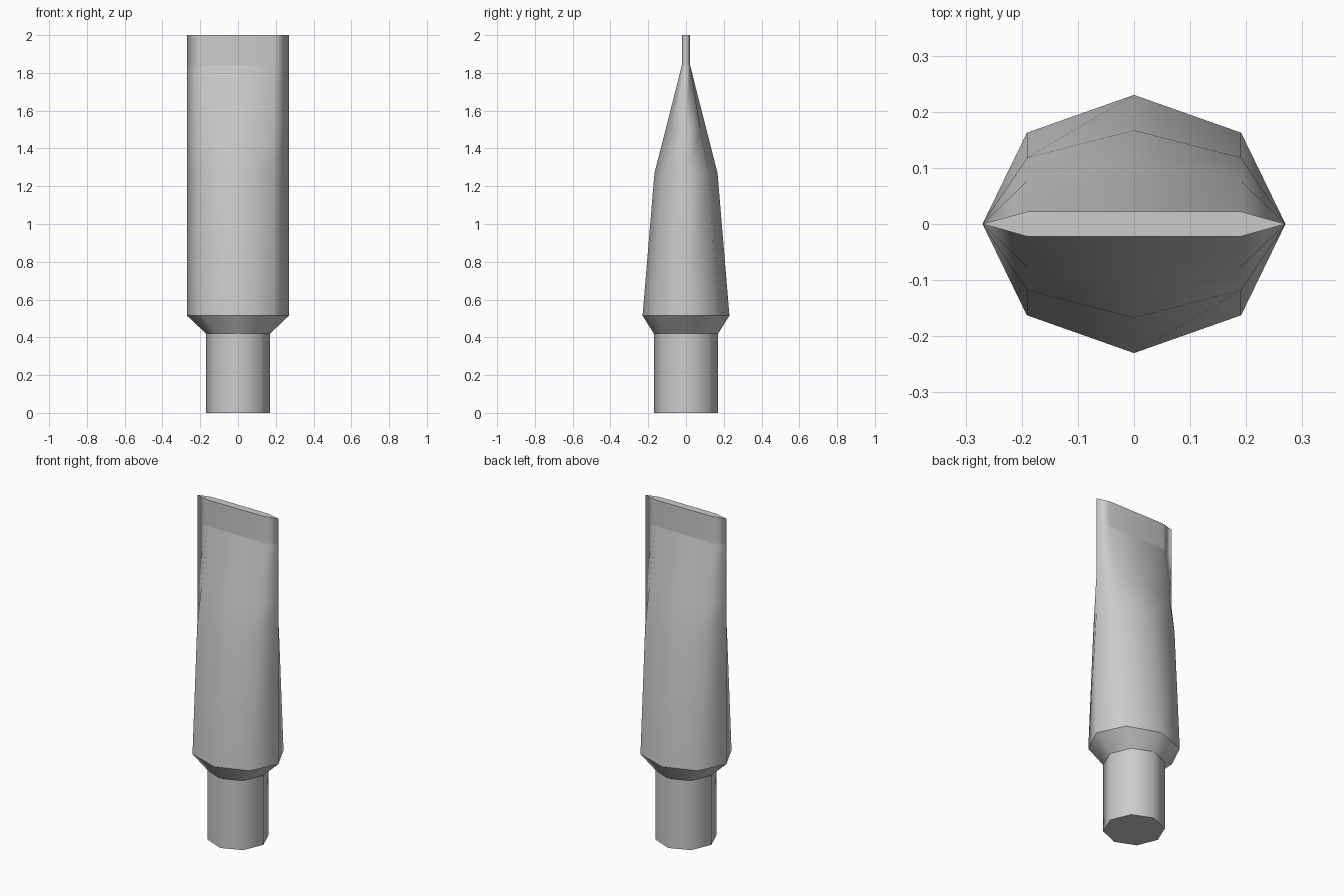
import bpy
import bmesh
import math

cube = bpy.data.objects.get("Cube")
if cube:
    bpy.data.objects.remove(cube)

grey = bpy.data.materials.new("mid_grey")
grey.use_nodes = True
grey.diffuse_color = (0.6, 0.6, 0.6, 1)
grey.node_tree.nodes["Principled BSDF"].inputs["Base Color"].default_value = (0.6, 0.6, 0.6, 1)

SIDES = 8
WIDE = 0.27
THIN = 0.022

# Cross-sections: height, half width, half depth, flat-sided or round, crease here
SECTIONS = [
    (0.0, 0.17, 0.17, False, True),      # shank foot
    (0.42, 0.17, 0.17, False, True),     # shank top
    (0.515, WIDE, 0.23, False, True),    # collar rim
    (1.27, WIDE, 0.167, False, False),   # shoulder
    (1.5, WIDE, 0.108, False, False),    # taper
    (1.84, WIDE, THIN, True, True),      # start of the tip
    (2.0, WIDE, THIN, True, True),       # tip end
]


def section(bm, z, half_x, half_y, flat):
    """One eight-sided ring; a flat one has straight front and back edges."""
    ring = []
    for i in range(SIDES):
        a = math.tau * i / SIDES
        s = math.sin(a)
        if flat:
            s = 0 if abs(s) < 0.01 else math.copysign(1, s)
        ring.append(bm.verts.new((half_x * math.cos(a), half_y * s, z)))
    return ring


# Loft the blade and shank through the sections
bm = bmesh.new()
rings = [section(bm, *s[:4]) for s in SECTIONS]
for low, high in zip(rings, rings[1:]):
    for i in range(SIDES):
        j = (i + 1) % SIDES
        bm.faces.new((low[i], low[j], high[j], high[i]))
bm.faces.new(rings[0][::-1])
bm.faces.new(rings[-1])

# Smooth around the body, with creases kept at the section rims
for face in bm.faces:
    face.smooth = True
for ring, spec in zip(rings, SECTIONS):
    if spec[4]:
        for i in range(SIDES):
            bm.edges.get((ring[i], ring[(i + 1) % SIDES])).smooth = False

bmesh.ops.recalc_face_normals(bm, faces=bm.faces[:])
mesh = bpy.data.meshes.new("flat_blade_bit")
bm.to_mesh(mesh)
bm.free()
mesh.materials.append(grey)
bit = bpy.data.objects.new("flat_blade_bit", mesh)
bpy.context.collection.objects.link(bit)
